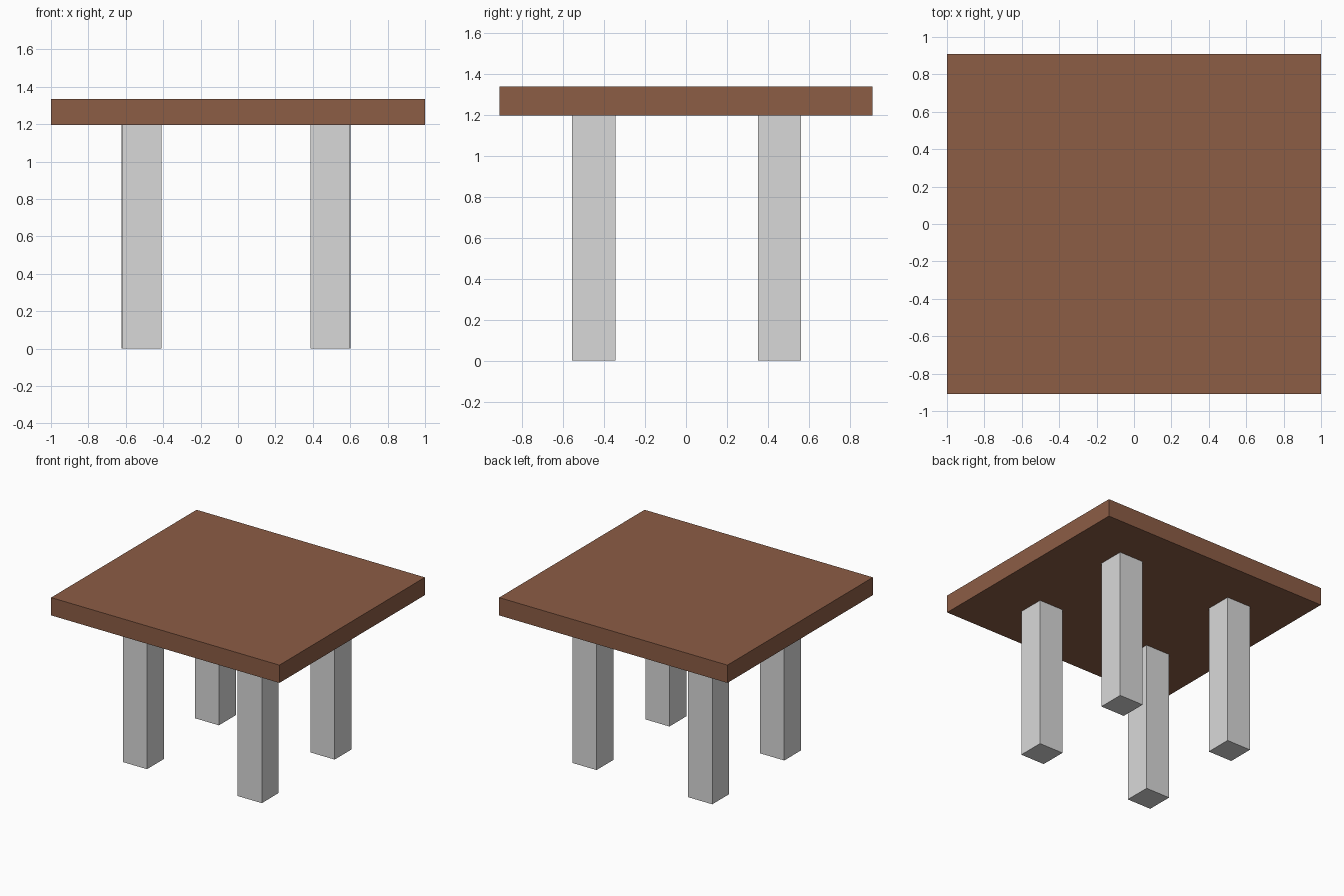
import bpy

if "Cube" in bpy.data.objects:
    bpy.data.objects.remove(bpy.data.objects["Cube"])


def material(name, rgb):
    m = bpy.data.materials.new(name)
    m.diffuse_color = (*rgb, 1.0)
    m.use_nodes = True
    m.node_tree.nodes["Principled BSDF"].inputs["Base Color"].default_value = m.diffuse_color
    return m


def box(name, centre, size, mat):
    bpy.ops.mesh.primitive_cube_add(size=1, location=centre)
    ob = bpy.context.object
    ob.name = name
    ob.scale = size
    bpy.ops.object.transform_apply(location=False, rotation=False, scale=True)
    ob.data.materials.append(mat)
    return ob


brown = material("brown wood", (0.262, 0.109, 0.060))
grey = material("light grey", (0.693, 0.693, 0.693))

UNDERSIDE, TOP = 1.195, 1.336
LEG = 0.211

# Table top
box("table_top", (0, 0, (UNDERSIDE + TOP) / 2), (2, 1.82, TOP - UNDERSIDE), brown)

# Four square legs; the back pair stands very slightly wider apart
for row, y, half_gap in (("front", -0.45, 0.503), ("back", 0.456, 0.507)):
    for side, sign in (("left", -1), ("right", 1)):
        x = -0.011 + sign * half_gap
        box(f"{row}_{side}_leg", (x, y, UNDERSIDE / 2), (LEG, LEG, UNDERSIDE), grey)
